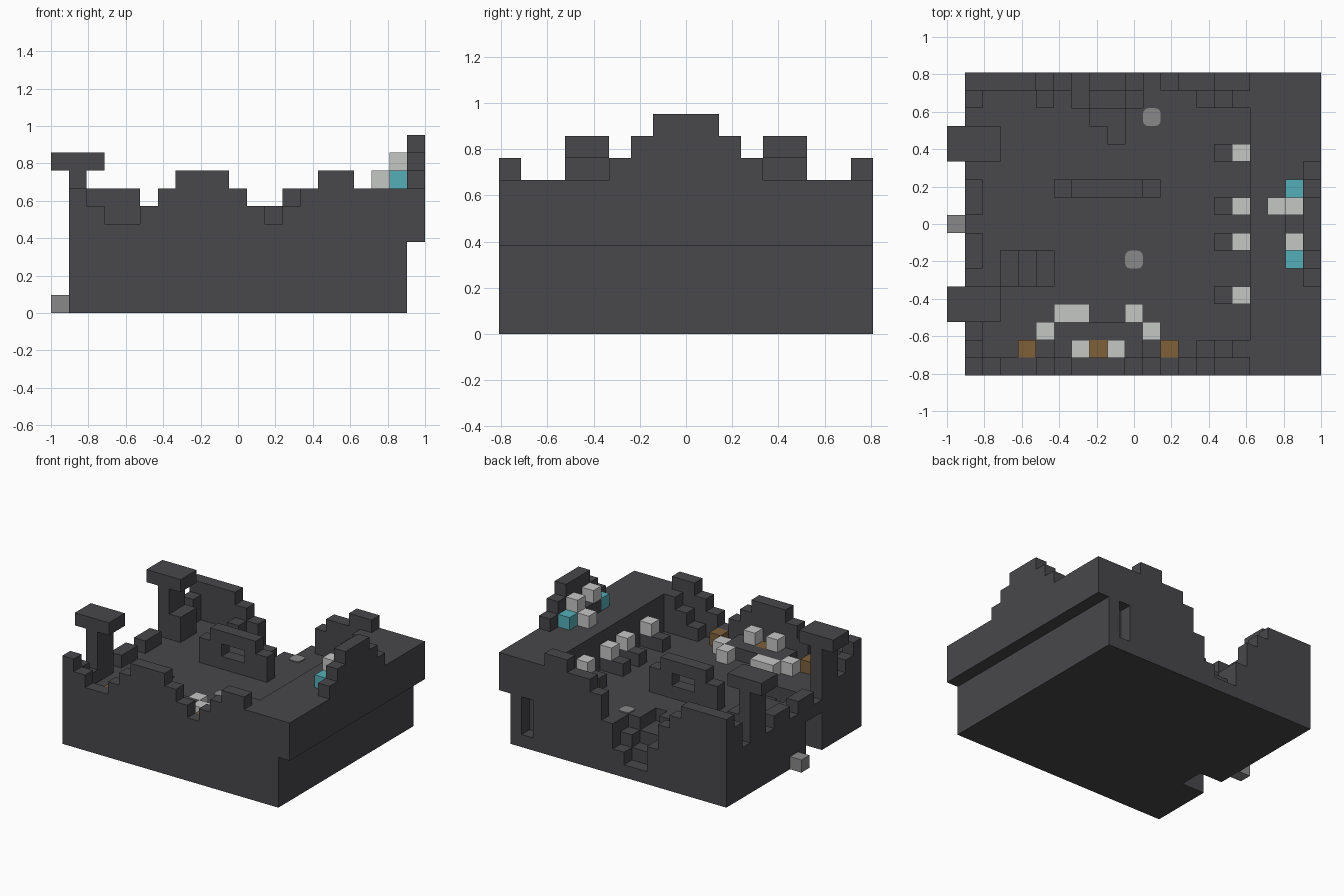
import bpy
import bmesh
import math
from itertools import product
from mathutils import Vector

cube = bpy.data.objects.get("Cube")
if cube:
    bpy.data.objects.remove(cube)

S = 2 / 21                      # edge of one block
ORIGIN = Vector((-1, -8.5 * S, 0))
FLOOR = 4


def material(name, rgb):
    m = bpy.data.materials.new(name)
    m.use_nodes = True
    m.diffuse_color = (*rgb, 1)
    m.node_tree.nodes["Principled BSDF"].inputs["Base Color"].default_value = (*rgb, 1)
    return m


STONE = material("dark_stone", (0.065, 0.065, 0.071))
WHITE = material("pale_white", (0.56, 0.57, 0.56))
CYAN = material("cyan", (0.09, 0.43, 0.48))
BROWN = material("wood_brown", (0.205, 0.116, 0.042))
GREY = material("mid_grey", (0.25, 0.25, 0.25))


def box(x, y, z):
    """Set of blocks; each argument is a block number or a (start, stop) pair."""
    spans = [(a, a + 1) if isinstance(a, int) else a for a in (x, y, z)]
    return set(product(*(range(*s) for s in spans)))


def finish(name, bm, mat):
    mesh = bpy.data.meshes.new(name)
    bm.to_mesh(mesh)
    bm.free()
    mesh.materials.append(mat)
    ob = bpy.data.objects.new(name, mesh)
    bpy.context.collection.objects.link(ob)
    return ob


def blocks(name, cells, mat):
    """Outer skin of a set of blocks, with flat regions merged."""
    bm = bmesh.new()
    for cell in cells:
        for axis, side in product(range(3), (0, 1)):
            near = list(cell)
            near[axis] += 2 * side - 1
            if tuple(near) in cells:
                continue
            corners = []
            for a, b in ((0, 0), (1, 0), (1, 1), (0, 1)):
                p = Vector(cell)
                p[axis] += side
                p[(axis + 1) % 3] += a
                p[(axis + 2) % 3] += b
                corners.append(bm.verts.new(ORIGIN + p * S))
            bm.faces.new(corners if side else corners[::-1])
    bmesh.ops.remove_doubles(bm, verts=bm.verts, dist=S / 100)
    bmesh.ops.dissolve_limit(bm, angle_limit=math.radians(1),
                             verts=bm.verts, edges=bm.edges)
    return finish(name, bm, mat)


# Base with floor, raised dais and overhang
base = box((1, 20), (0, 17), (0, FLOOR)) | box((17, 21), (0, 17), (FLOOR, 7))

# Gate passage and stairwell rising from the outer side
base -= box((1, 3), (5, 7), (0, 3))
for step in range(3):
    base -= box(3 + step, (5, 7), (1 + step, FLOOR))

# Slot window in the rear wall
base -= box(18, 16, (1, 4))

# Broken pit behind the rear breach
base -= box((8, 10), 16, (1, 4)) | box(7, 16, 3) | box(10, 16, (2, 4))
base -= box((8, 10), 15, (2, 4)) | box(7, 15, 3) | box(10, 15, 3)
base -= box((8, 10), 14, 3) | box(9, 13, 3)

# Ragged front and rear walls, top height per column
front = [7, 6, 5, 5, 6, 7, 8, 8, 8, 7, 6, 5, 6, 7, 8, 8]
rear = [7, 7, 7, 7, 6, 5, 0, 0, 0, 0, 4, 6, 7, 7, 8, 8]
for row, heights in ((0, front), (16, rear)):
    for i, top in enumerate(heights, 1):
        base |= box(i, row, (FLOOR, top))

# Stairs up to the dais on both sides
for row in (1, 15):
    for step in range(3):
        base |= box(14 + step, row, (FLOOR, 5 + step))
base |= box(5, 15, FLOOR)

# Low remains of the entrance wall
base |= box(1, (6, 8), FLOOR) | box(1, (9, 11), FLOOR)
base |= box(1, 15, (FLOOR, 6)) | box(1, 1, (FLOOR, 6)) | box(1, 2, FLOOR)
blocks("fortress_walls", base, STONE)

# Pair of T-shaped towers
for name, j in (("front_tower", 3), ("rear_tower", 12)):
    span = (j, j + 2)
    blocks(name, box(1, span, (FLOOR, 8)) | box((0, 3), span, 8), STONE)
blocks("rear_tower_brace", box(2, (12, 14), (FLOOR, 6)), STONE)

# Standing frame with an opening
frame = box((7, 11), 10, (FLOOR, 7)) | box(6, 10, (FLOOR, 6)) | box(11, 10, (FLOOR, 6))
blocks("standing_frame", frame - box((8, 10), 10, 5), STONE)

# Stepped backrest on the dais
back = set()
for j, top in zip(range(5, 12), (8, 9, 10, 10, 10, 9, 8)):
    back |= box(20, j, (7, top))
blocks("dais_backrest", back, STONE)
blocks("dais_seat", box(19, (7, 10), 7), STONE)
blocks("dais_white_blocks", box(19, 7, 8) | box(19, 9, 8) | box(18, 9, 7), WHITE)
blocks("dais_cyan_blocks", box(19, 6, 7) | box(19, 10, 7), CYAN)

# Row of pedestals with white tops below the dais
for n, j in enumerate((4, 7, 9, 12), 1):
    blocks(f"pedestal_{n}", box((15, 17), j, FLOOR), STONE)
    blocks(f"pedestal_top_{n}", box(16, j, 5), WHITE)

# Table, the seats around it and brown crates
blocks("table", box((6, 11), (1, 3), FLOOR) - box(8, 1, FLOOR), STONE)
blocks("table_white_blocks", box(7, 1, 5) | box(9, 1, 5), WHITE)
seats = box(5, 2, FLOOR) | box((6, 8), 3, FLOOR) | box(10, 3, FLOOR) | box(11, 2, FLOOR)
blocks("seats", seats, WHITE)
for n, i in enumerate((4, 8, 12), 1):
    blocks(f"crate_{n}", box(i, 1, FLOOR), BROWN)

# Grey block outside the gate
blocks("outer_block", box(0, 8, 0), GREY)

# Thin rounded floor plates
for n, (i, j) in enumerate(((10, 6), (11, 14)), 1):
    bm = bmesh.new()
    bmesh.ops.create_cube(bm, size=1)
    upright = [e for e in bm.edges
               if abs(e.verts[0].co.z - e.verts[1].co.z) > 0.5]
    bmesh.ops.bevel(bm, geom=upright, offset=0.3, segments=3,
                    profile=0.5, affect='EDGES')
    bmesh.ops.scale(bm, vec=(S, S, 0.008), verts=bm.verts)
    centre = ORIGIN + Vector((i + 0.5, j + 0.5, FLOOR)) * S
    bmesh.ops.translate(bm, vec=centre + Vector((0, 0, 0.004)), verts=bm.verts)
    finish(f"floor_plate_{n}", bm, GREY)
